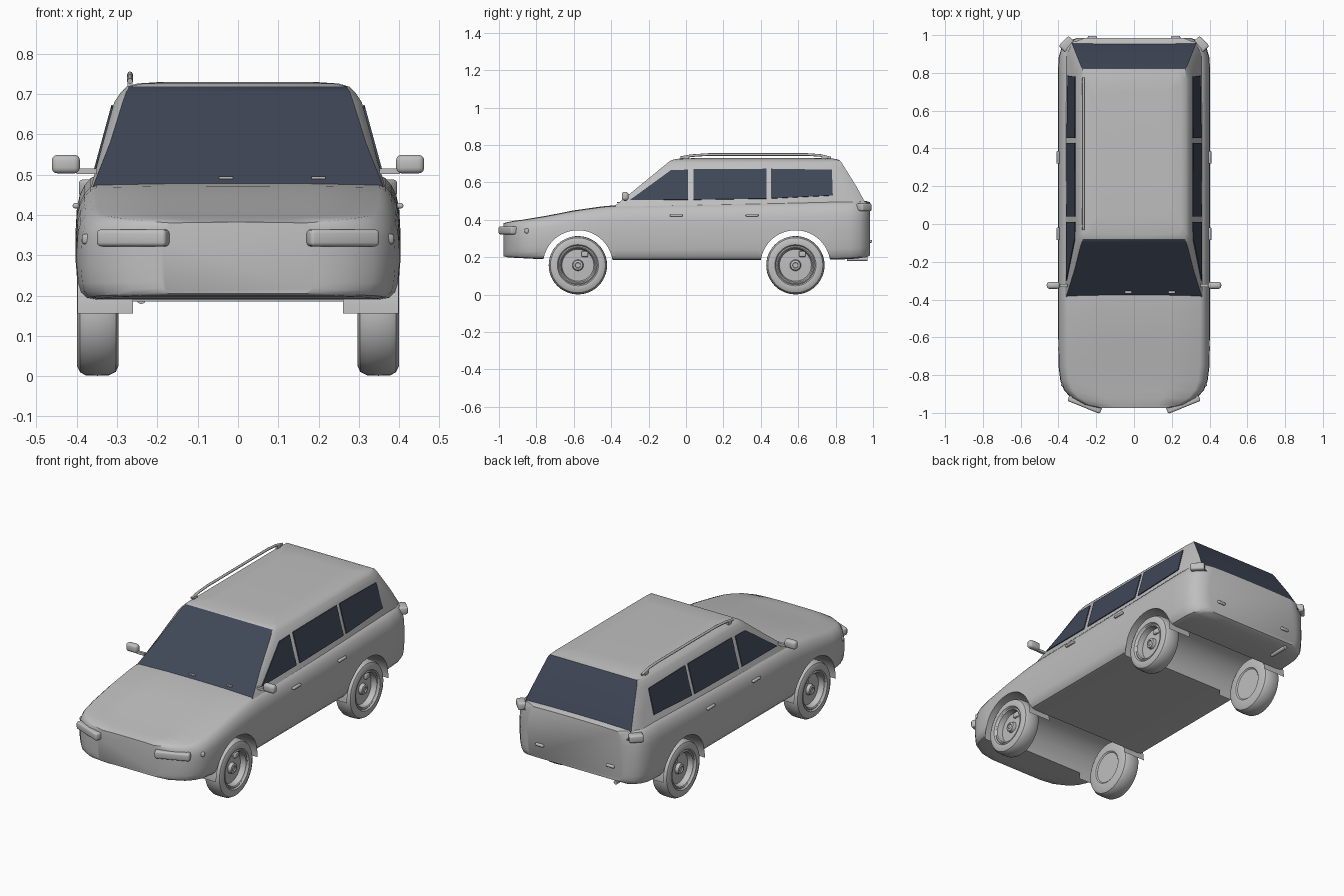
import bpy, bmesh, math
from mathutils import Matrix, Vector

old = bpy.data.objects.get("Cube")
if old:
    bpy.data.objects.remove(old, do_unlink=True)


def material(name, rgb):
    m = bpy.data.materials.new(name)
    m.use_nodes = True
    m.diffuse_color = (*rgb, 1)
    for n in m.node_tree.nodes:
        if n.type == 'BSDF_PRINCIPLED':
            n.inputs["Base Color"].default_value = (*rgb, 1)
    return m


PAINT = material("grey_paint", (0.52, 0.52, 0.52))
GLASS = material("dark_glass", (0.05, 0.062, 0.095))


def finish(name, bm, mats=(PAINT,), smooth=True):
    bmesh.ops.recalc_face_normals(bm, faces=bm.faces[:])
    me = bpy.data.meshes.new(name)
    bm.to_mesh(me)
    bm.free()
    ob = bpy.data.objects.new(name, me)
    bpy.context.collection.objects.link(ob)
    for m in mats:
        me.materials.append(m)
    if smooth:
        smooth_object(ob)
    return ob


def smooth_object(ob):
    bpy.ops.object.select_all(action='DESELECT')
    ob.select_set(True)
    bpy.context.view_layer.objects.active = ob
    bpy.ops.object.shade_smooth_by_angle(angle=math.radians(32))


def loft(name, rings, mats=(PAINT,), rule=None):
    """Skin closed rings; rule(ring, strip) gives the material index."""
    bm = bmesh.new()
    vs = [[bm.verts.new(p) for p in r] for r in rings]
    n = len(vs[0])
    for i in range(len(vs) - 1):
        for j in range(n):
            k = (j + 1) % n
            f = bm.faces.new((vs[i][j], vs[i][k], vs[i + 1][k], vs[i + 1][j]))
            f.material_index = rule(i, j) if rule else 0
    bm.faces.new(vs[0])
    bm.faces.new(vs[-1])
    return finish(name, bm, mats)


def circle(r, x, y, z, axis='X', n=48):
    pts = []
    for i in range(n):
        a = 2 * math.pi * i / n
        c, s = r * math.cos(a), r * math.sin(a)
        pts.append((x, y + c, z + s) if axis == 'X' else (x + c, y, z + s))
    return pts


def rounded_box(name, loc, size, bevel=0.01, turn=0):
    bm = bmesh.new()
    bmesh.ops.create_cube(bm, size=1, matrix=Matrix.Diagonal((*size, 1)))
    if bevel:
        bmesh.ops.bevel(bm, geom=bm.edges[:], offset=bevel, segments=3,
                        profile=0.5, affect='EDGES')
    bm.transform(Matrix.Translation(loc) @ Matrix.Rotation(math.radians(turn), 4, 'Z'))
    return finish(name, bm)


def plate(name, pts, shift, mat):
    bm = bmesh.new()
    a = [bm.verts.new(Vector(p) - Vector(shift)) for p in pts]
    f = bm.faces.new(a)
    ext = bmesh.ops.extrude_face_region(bm, geom=[f])["geom"]
    moved = [v for v in ext if isinstance(v, bmesh.types.BMVert)]
    bmesh.ops.translate(bm, verts=moved, vec=Vector(shift) * 2)
    return finish(name, bm, (mat,), smooth=False)


AXLES = {"front": -0.578, "rear": 0.585}
WHEEL_Z = 0.157

# Lower body: one half section swept through width, floor and top heights
HALF = [(0, 0), (.5, 0), (.88, 0), (.94, .02), (.975, .08), (.99, .18), (1, .36),
        (1, .55), (.992, .74), (.975, .84), (.945, .92), (.91, .975), (.87, 1), (.45, 1.01), (0, 1.012)]
SECTION = HALF + [(-x, z) for x, z in HALF[-2:0:-1]]
STATIONS = [(-.975, .19, .205, .38), (-.957, .27, .2, .385), (-.92, .335, .197, .392),
            (-.88, .37, .195, .397), (-.83, .39, .192, .405), (-.75, .4, .19, .418),
            (-.6, .402, .187, .447), (-.45, .403, .185, .468), (-.36, .403, .185, .476),
            (.0, .403, .185, .482), (.38, .403, .185, .489), (.79, .403, .187, .498),
            (.88, .4, .19, .5), (.93, .385, .195, .5), (.965, .355, .2, .497), (.985, .3, .21, .49)]
body = loft("lower_body", [[(w * x, y, b + z * (t - b)) for x, z in SECTION]
                           for y, w, b, t in STATIONS])

# Wheel arch channels through the body
for end, y in AXLES.items():
    cutter = loft("arch_cutter", [circle(.187, x, y, WHEEL_Z, n=64) for x in (-.6, .6)])
    cutter.hide_render = True
    mod = body.modifiers.new("arch", 'BOOLEAN')
    mod.operation = 'DIFFERENCE'
    mod.solver = 'EXACT'
    mod.object = cutter
    bpy.context.view_layer.objects.active = body
    bpy.ops.object.modifier_apply(modifier=mod.name)
    bpy.data.objects.remove(cutter, do_unlink=True)
smooth_object(body)

# Cabin: stacked rings of height, half width, windscreen, tailgate
CABIN = [(.45, .37, .366, -.41, .338, .978), (.475, .363, .358, -.38, .333, .968),
         (.58, .3345, .317, -.25, .31, .91), (.68, .307, .286, -.128, .285, .848),
         (.705, .29, .277, -.098, .279, .832), (.718, .276, .271, -.08, .272, .823),
         (.726, .25, .235, -.05, .235, .8), (.73, .19, .17, .05, .17, .7)]
rings = []
for z, w, gf, yf, gr, yr in CABIN:
    right = [(gf, yf), (w, yf + .035), (w, yr - .06), (gr, yr)]
    rings.append([(x, y, z) for x, y in right] + [(-x, y, z) for x, y in right[::-1]])
# strip 3 is the tailgate glass, strip 7 the windscreen
loft("cabin", rings, (PAINT, GLASS), lambda i, j: int(j in (3, 7) and i < 5))

# Wipers at the foot of the windscreen
for x in (-.03, .2):
    rounded_box("wiper", (x, -.362, .492), (.035, .012, .006), 0)

WINDOWS = {
    "front": [(-.3, .505), (-.08, .665), (.01, .667), (.01, .507)],
    "middle": [(.04, .507), (.04, .67), (.43, .672), (.43, .513)],
    "rear": [(.455, .514), (.455, .672), (.78, .667), (.785, .53)],
}

# Wheel profile: radius and distance from the car centre line
WHEEL = [(.085, .302), (.092, .296), (.13, .296), (.146, .303), (.155, .32), (.156, .348),
         (.155, .378), (.147, .392), (.13, .4), (.11, .398), (.104, .39), (.098, .394),
         (.092, .39), (.085, .36), (.03, .362), (.026, .38), (.015, .383), (.013, .377)]

for side, s in (("left", 1), ("right", -1)):
    for name, pts in WINDOWS.items():
        plate(f"{side}_{name}_window",
              [(s * (.3565 - (z - .505) * .273), y, z) for y, z in pts],
              (s * .003, 0, .001), GLASS)

    for end, y in AXLES.items():
        loft(f"{side}_{end}_wheel", [circle(r, s * x, y, WHEEL_Z) for r, x in WHEEL])
        rounded_box(f"{side}_{end}_rim_block", (s * .365, y + .037, WHEEL_Z + .06),
                    (.02, .036, .03), .006)
        # thin curved liner hanging just below the sill
        bm = bmesh.new()
        arc = []
        for i in range(33):
            a = math.pi * i / 32
            arc.append([bm.verts.new((s * x, y + .185 * math.cos(a), .155 + .188 * math.sin(a)))
                        for x in (.26, .398)])
        for p, q in zip(arc, arc[1:]):
            bm.faces.new((p[0], p[1], q[1], q[0]))
        finish(f"{side}_{end}_arch_liner", bm)

    # Lamps
    rounded_box(f"{side}_headlight", (s * .26, -.952, .343), (.185, .04, .042), .01, s * 22)
    rounded_box(f"{side}_side_marker", (s * .372, -.852, .34), (.03, .022, .026), .008, s * 30)
    rounded_box(f"{side}_tail_light", (s * .355, .952, .467), (.075, .05, .042), .01, -s * 45)
    rounded_box(f"{side}_rear_reflector", (s * .22, .986, .285), (.05, .018, .016), .006)

    # Door mirrors and handles
    rounded_box(f"{side}_mirror_arm", (s * .376, -.325, .508), (.05, .015, .014), 0)
    rounded_box(f"{side}_mirror", (s * .427, -.325, .526), (.07, .036, .046), .014)
    for name, y in (("front", -.052), ("rear", .353)):
        rounded_box(f"{side}_{name}_handle", (s * .402, y, .423), (.016, .068, .013), .005)

# Single roof rail on the right side
curve = bpy.data.curves.new("roof_rail", 'CURVE')
curve.dimensions = '3D'
curve.bevel_depth = .007
curve.bevel_resolution = 2
curve.use_fill_caps = True
path = [(-.03, .732), (.03, .743), (.12, .749), (.65, .749), (.72, .744), (.775, .73)]
spline = curve.splines.new('POLY')
spline.points.add(len(path) - 1)
for p, (y, z) in zip(spline.points, path):
    p.co = (-.268, y, z, 1)
curve.materials.append(PAINT)
bpy.context.collection.objects.link(bpy.data.objects.new("roof_rail", curve))
for y in (0, .74):
    rounded_box("rail_foot", (-.268, y, .728), (.012, .03, .022), 0)

# Exhaust tip
loft("exhaust", [circle(.011, -.24, y, .19, 'Y', 20) for y in (.86, .97)])
